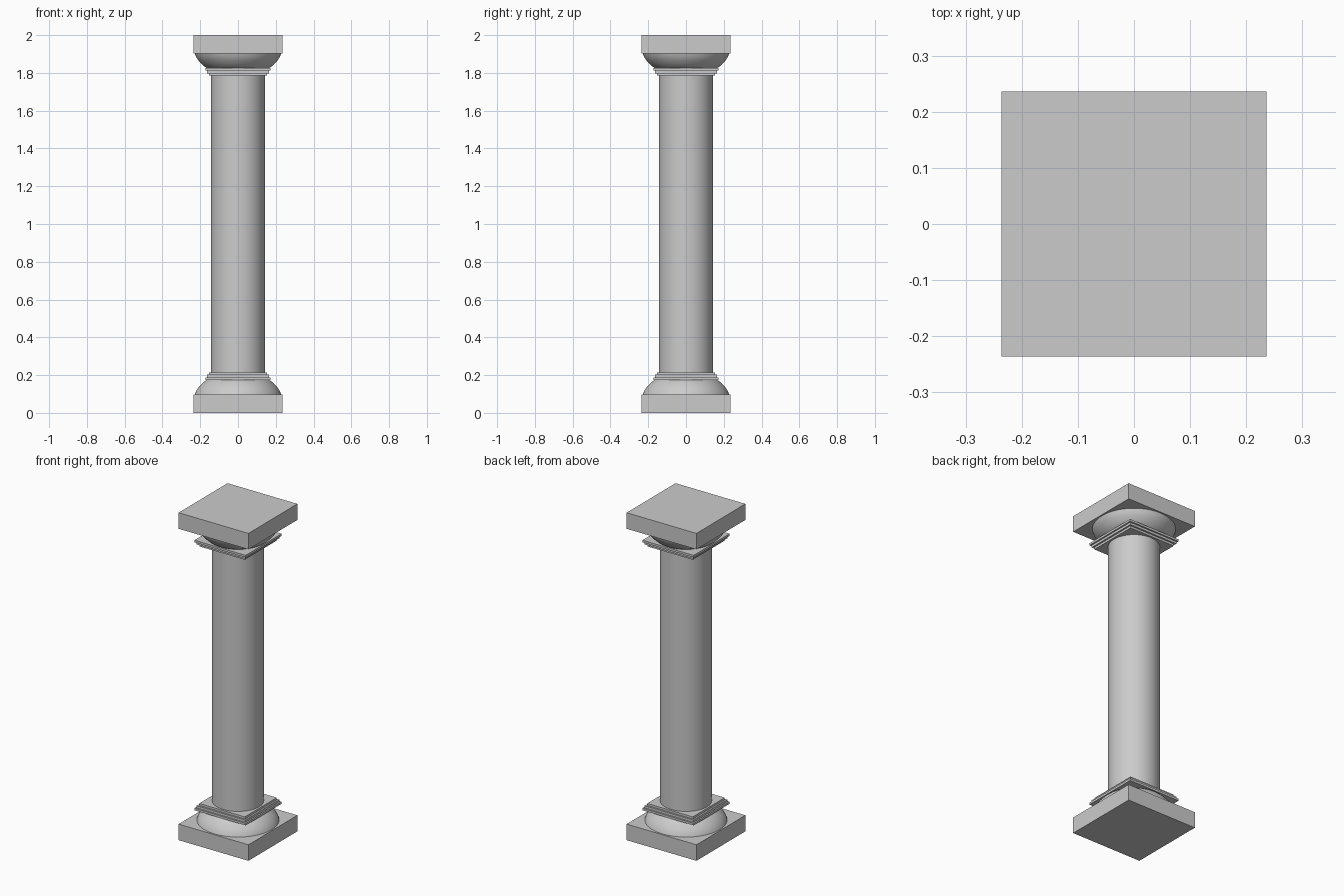
import bpy, bmesh, math

if "Cube" in bpy.data.objects:
    bpy.data.objects.remove(bpy.data.objects["Cube"])

SIDES = 64


def lathe(name, profile):
    """Closed round solid from (radius, z) points."""
    bm = bmesh.new()
    rings = [[bm.verts.new((r * math.cos(2 * math.pi * i / SIDES),
                            r * math.sin(2 * math.pi * i / SIDES), z))
              for i in range(SIDES)] for r, z in profile]
    for a, b in zip(rings, rings[1:]):
        for i in range(SIDES):
            j = (i + 1) % SIDES
            bm.faces.new((a[i], a[j], b[j], b[i]))
    bm.faces.new(rings[0])
    bm.faces.new(rings[-1])
    finish(name, bm)


def plate(name, half, z0, z1):
    """Square slab centred on the column axis."""
    bm = bmesh.new()
    bmesh.ops.create_cube(bm, size=1)
    bmesh.ops.scale(bm, vec=(2 * half, 2 * half, z1 - z0), verts=bm.verts)
    bmesh.ops.translate(bm, vec=(0, 0, (z0 + z1) / 2), verts=bm.verts)
    finish(name, bm)


def finish(name, bm):
    bmesh.ops.recalc_face_normals(bm, faces=bm.faces)
    mesh = bpy.data.meshes.new(name)
    bm.to_mesh(mesh)
    bm.free()
    obj = bpy.data.objects.new(name, mesh)
    bpy.context.collection.objects.link(obj)
    bpy.context.view_layer.objects.active = obj
    obj.select_set(True)
    bpy.ops.object.shade_smooth_by_angle(angle=math.radians(30))
    obj.select_set(False)


# Round shaft
lathe("shaft", [(0.143, 0.18), (0.143, 1.82)])

# Base and capital are the same mouldings, mirrored about mid height
cushion = [(0.228, 0.098), (0.222, 0.115), (0.211, 0.132),
           (0.197, 0.149), (0.181, 0.164), (0.163, 0.176)]
steps = [(0.173, 0.175, 0.188), (0.164, 0.188, 0.202), (0.154, 0.202, 0.215)]
for part, flip in (("base", False), ("capital", True)):
    z = (lambda h: 2 - h) if flip else (lambda h: h)
    # Square slab
    plate(part + "_slab", 0.236, *sorted((z(0), z(0.098))))
    # Rounded cushion
    lathe(part + "_cushion", [(r, z(h)) for r, h in cushion])
    # Three stepped square fillets
    for n, (half, a, b) in enumerate(steps, 1):
        plate(f"{part}_fillet_{n}", half, *sorted((z(a), z(b))))
